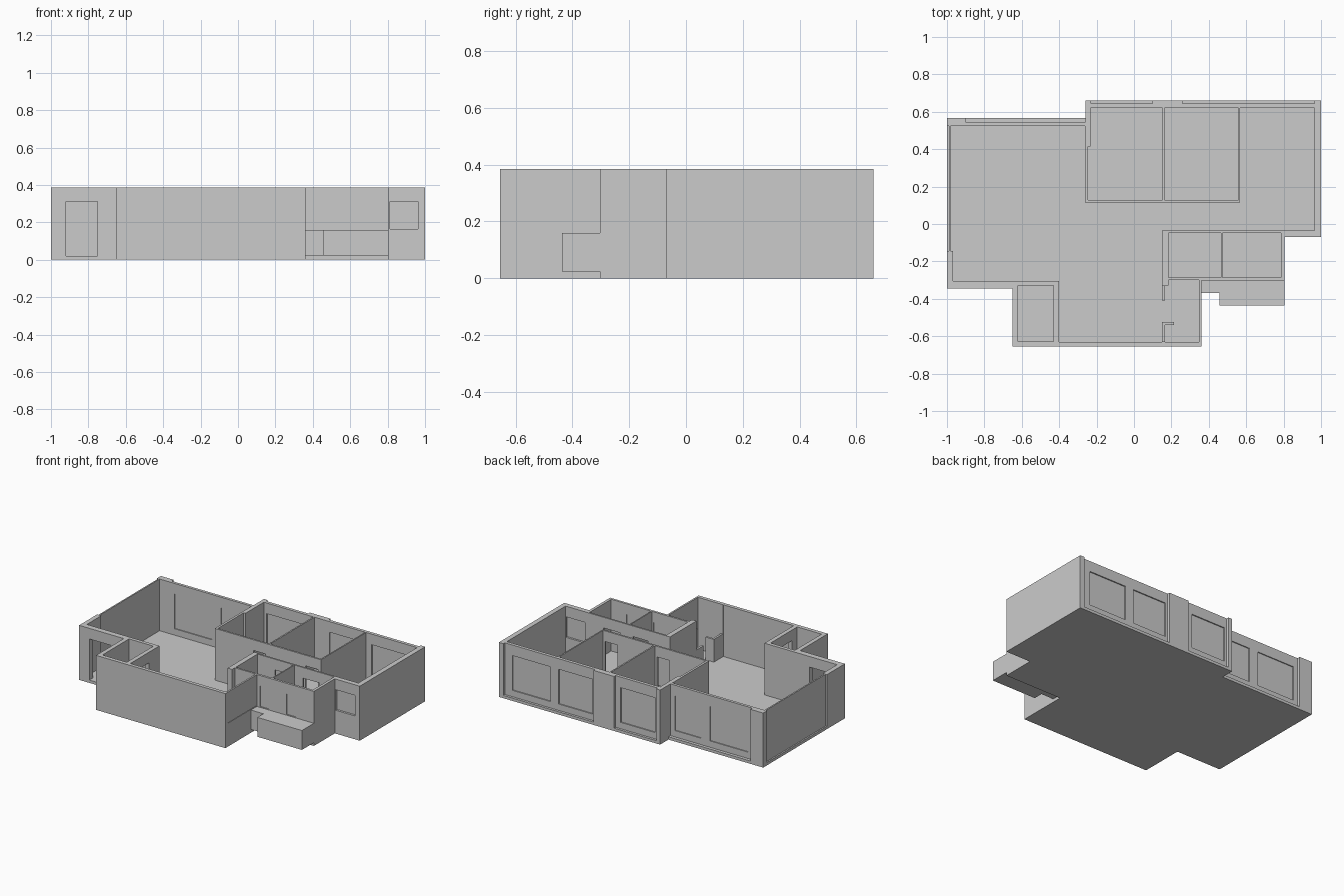
import bpy, bmesh

H, FLOOR = 0.385, 0.02


def prism(name, pts, z0, z1):
    """Upright prism from a plan outline."""
    bm = bmesh.new()
    face = bm.faces.new([bm.verts.new((x, y, z0)) for x, y in pts])
    top = bmesh.ops.extrude_face_region(bm, geom=[face])["geom"]
    bmesh.ops.translate(bm, vec=(0, 0, z1 - z0),
                        verts=[v for v in top if isinstance(v, bmesh.types.BMVert)])
    bmesh.ops.recalc_face_normals(bm, faces=bm.faces)
    me = bpy.data.meshes.new(name)
    bm.to_mesh(me)
    bm.free()
    ob = bpy.data.objects.new(name, me)
    bpy.context.collection.objects.link(ob)
    return ob


def box(name, x0, x1, y0, y1, z0, z1):
    return prism(name, [(x0, y0), (x1, y0), (x1, y1), (x0, y1)], z0, z1)


def cut(target, cutter):
    """Subtract the cutter for good and discard it."""
    cutter.hide_render = True
    mod = target.modifiers.new("cut", 'BOOLEAN')
    mod.operation, mod.solver, mod.object = 'DIFFERENCE', 'EXACT', cutter
    bpy.context.view_layer.objects.active = target
    bpy.ops.object.modifier_apply(modifier=mod.name)
    bpy.data.objects.remove(cutter)


# Solid block with the outline of the apartment
house = prism("apartment_shell", [
    (-0.26, 0.66), (1, 0.66), (1, -0.07), (0.805, -0.07), (0.805, -0.303),
    (0.36, -0.303), (0.36, -0.655), (-0.65, -0.655), (-0.65, -0.345),
    (-1, -0.345), (-1, 0.567), (-0.26, 0.567)], 0, H)

# Living room, hallway and the open back right room
cut(house, prism("living_space", [
    (-0.98, 0.525), (-0.262, 0.525), (-0.262, 0.115), (0.567, 0.115),
    (0.567, 0.62), (0.965, 0.62), (0.965, -0.035), (0.15, -0.035),
    (0.15, -0.63), (-0.4, -0.63), (-0.4, -0.305), (-0.967, -0.305),
    (-0.967, -0.145), (-0.98, -0.145)], FLOOR, 0.5))

# Back bedroom with a stepped side wall, and the kitchen
cut(house, prism("bedroom_space", [
    (-0.232, 0.62), (0.153, 0.62), (0.153, 0.128), (-0.246, 0.128),
    (-0.246, 0.415), (-0.232, 0.415)], FLOOR, 0.5))
cut(house, prism("kitchen_space", [
    (0.165, -0.63), (0.348, -0.63), (0.348, -0.3), (0.185, -0.3),
    (0.185, -0.33), (0.165, -0.33)], FLOOR, 0.5))

# Rectangular rooms
for x0, x1, y0, y1 in [(0.163, 0.558, 0.128, 0.62),
                       (0.185, 0.466, -0.287, -0.047),
                       (0.474, 0.785, -0.287, -0.047),
                       (-0.62, -0.43, -0.627, -0.33)]:
    cut(house, box("room_space", x0, x1, y0, y1, FLOOR, 0.5))

# Shallow outside recesses between the pillars
for x0, x1, y0, y1 in [(-0.9, -0.26, 0.545, 0.6),
                       (-0.23, 0.1, 0.643, 0.7),
                       (0.26, 0.965, 0.643, 0.7),
                       (-1.1, -0.99, -0.145, 0.525)]:
    cut(house, box("recess", x0, x1, y0, y1, FLOOR, 0.5))

# Doorways
for x0, x1, y0, y1 in [(-0.92, -0.75, -0.4, -0.29),    # entrance
                       (-0.45, -0.38, -0.57, -0.42),   # store room
                       (0.04, 0.135, 0.1, 0.14),       # bedrooms
                       (0.445, 0.545, 0.1, 0.14),
                       (0.32, 0.44, -0.06, -0.02),     # bathrooms
                       (0.54, 0.67, -0.06, -0.02)]:
    cut(house, box("doorway", x0, x1, y0, y1, FLOOR, 0.31))

# Kitchen divider: gap in the middle, the rest lowered to counter height
cut(house, box("kitchen_gap", 0.14, 0.175, -0.525, -0.41, FLOOR, 0.5))
cut(house, box("divider_top", 0.14, 0.175, -0.629, -0.332, 0.18, 0.5))
box("counter_return", 0.165, 0.215, -0.54, -0.525, FLOOR, 0.18)

# Windows: opening x0, x1, y0, y1, sill, and position of the thin pane
back = [(-0.865, -0.57), (-0.5, -0.295)]
windows = [(a, b, 0.5, 0.56, 0.065, 0.535) for a, b in back]
windows += [(a, b, 0.6, 0.655, 0.065, 0.632)
            for a, b in [(-0.21, 0.06), (0.28, 0.545), (0.61, 0.905)]]
windows += [(0.812, 0.963, -0.09, -0.02, 0.165, -0.052),
            (0.385, 0.455, -0.32, -0.27, 0.165, -0.295),
            (0.59, 0.665, -0.32, -0.27, 0.165, -0.295)]
for x0, x1, y0, y1, sill, yp in windows:
    cut(house, box("window_hole", x0, x1, y0, y1, sill, 0.31))
    box("window_pane", x0, x1, yp - 0.003, yp + 0.003, sill, 0.31)

# Kitchen window in the side wall
cut(house, box("window_hole", 0.34, 0.37, -0.628, -0.306, 0.165, 0.31))
box("kitchen_window_pane", 0.351, 0.357, -0.628, -0.306, 0.165, 0.31)

# Low outside ledge in front of the bathrooms
prism("outside_ledge", [(0.36, -0.303), (0.36, -0.37), (0.457, -0.37),
                        (0.457, -0.437), (0.805, -0.437), (0.805, -0.303)],
      0.023, 0.16)
